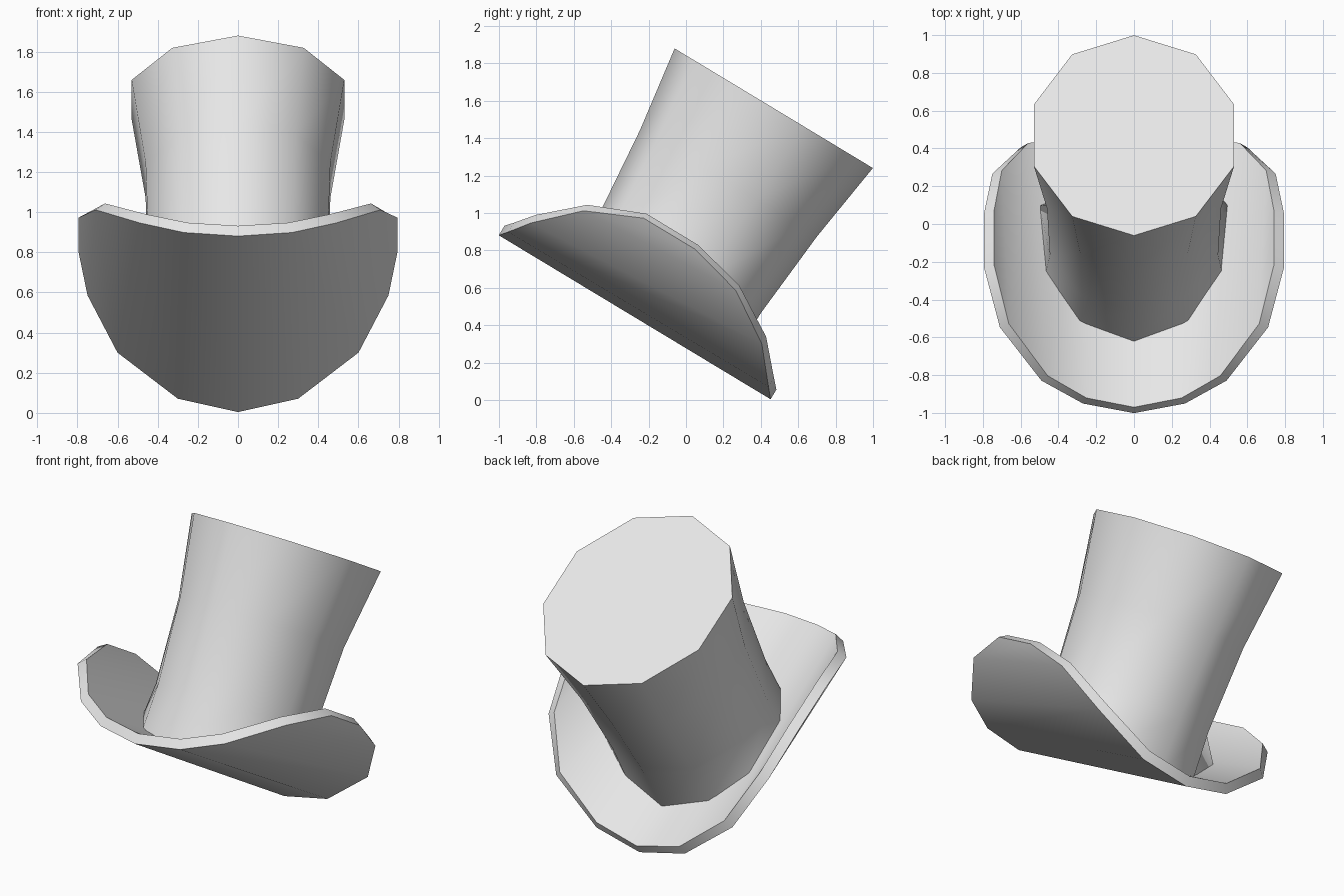
import bpy, bmesh, math

if "Cube" in bpy.data.objects:
    bpy.data.objects.remove(bpy.data.objects["Cube"])

TILT = math.radians(-31.1)   # the whole hat leans back
BEND = 0.9                   # radius the brim is rolled to
BASE_W = 0.237               # height of the brim underside on the hat axis
THICK = 0.06
CENTRE = -0.404              # crown axis, front to back

felt = bpy.data.materials.new("light_grey_felt")
felt.diffuse_color = (0.8, 0.8, 0.8, 1)
felt.use_nodes = True
felt.node_tree.nodes["Principled BSDF"].inputs["Base Color"].default_value = felt.diffuse_color


def finish(name, bm, angle):
    bmesh.ops.recalc_face_normals(bm, faces=bm.faces)
    mesh = bpy.data.meshes.new(name)
    bm.to_mesh(mesh)
    bm.free()
    mesh.materials.append(felt)
    ob = bpy.data.objects.new(name, mesh)
    bpy.context.collection.objects.link(ob)
    ob.rotation_euler.x = TILT
    bpy.ops.object.select_all(action='DESELECT')
    ob.select_set(True)
    bpy.context.view_layer.objects.active = ob
    bpy.ops.object.shade_smooth_by_angle(angle=math.radians(angle))
    return ob


# Brim: flat outline (distance across, position along) rolled up at the sides
front = [(0, -1.312), (.274, -1.278), (.518, -1.199), (.818, -.991), (.975, -.696)]
back = [(0, .385), (.306, .341), (.657, .192), (.886, -.074), (.975, -.373)]


def mirrored(half):
    return [(-s, u) for s, u in half[:0:-1]] + half


def rolled(s, u, depth):
    a, r = s / BEND, BEND - depth
    return (r * math.sin(a), u, BASE_W + BEND - r * math.cos(a))


bm = bmesh.new()
layers = []
for depth in (0, THICK):
    f = [bm.verts.new(rolled(s, u, depth)) for s, u in mirrored(front)]
    b = [bm.verts.new(rolled(s, u, depth)) for s, u in mirrored(back)]
    for i in range(len(f) - 1):
        bm.faces.new((f[i], f[i + 1], b[i + 1], b[i]))
    layers.append(f + b[::-1])
low, high = layers
n = len(low)
for i in range(n):           # rim
    j = (i + 1) % n
    bm.faces.new((low[i], low[j], high[j], high[i]))
finish("brim", bm, 45)

# Crown: ten-sided flared tube whose foot follows the rolled brim
SIDES = 10
rings = [(None, .49, .50), (.61, .468, .507), (1.11, .484, .552), (1.578, .557, .619)]
bm = bmesh.new()
loops = []
for w, rx, ru in rings:
    loop = []
    for k in range(SIDES):
        a = 2 * math.pi * k / SIDES
        x, u, z = rx * math.sin(a), -ru * math.cos(a), w
        if w is None:
            if k in (3, 7):  # foot spreads at the rear sides
                x, u = math.copysign(.5, x), .242
            r = BEND - THICK
            z = BASE_W + BEND - math.sqrt(r * r - x * x) - .005
        loop.append(bm.verts.new((x, CENTRE + u, z)))
    loops.append(loop)
for lo, hi in zip(loops, loops[1:]):
    for i in range(SIDES):
        j = (i + 1) % SIDES
        bm.faces.new((lo[i], lo[j], hi[j], hi[i]))
bm.faces.new(loops[-1])      # flat top
finish("crown", bm, 50)
